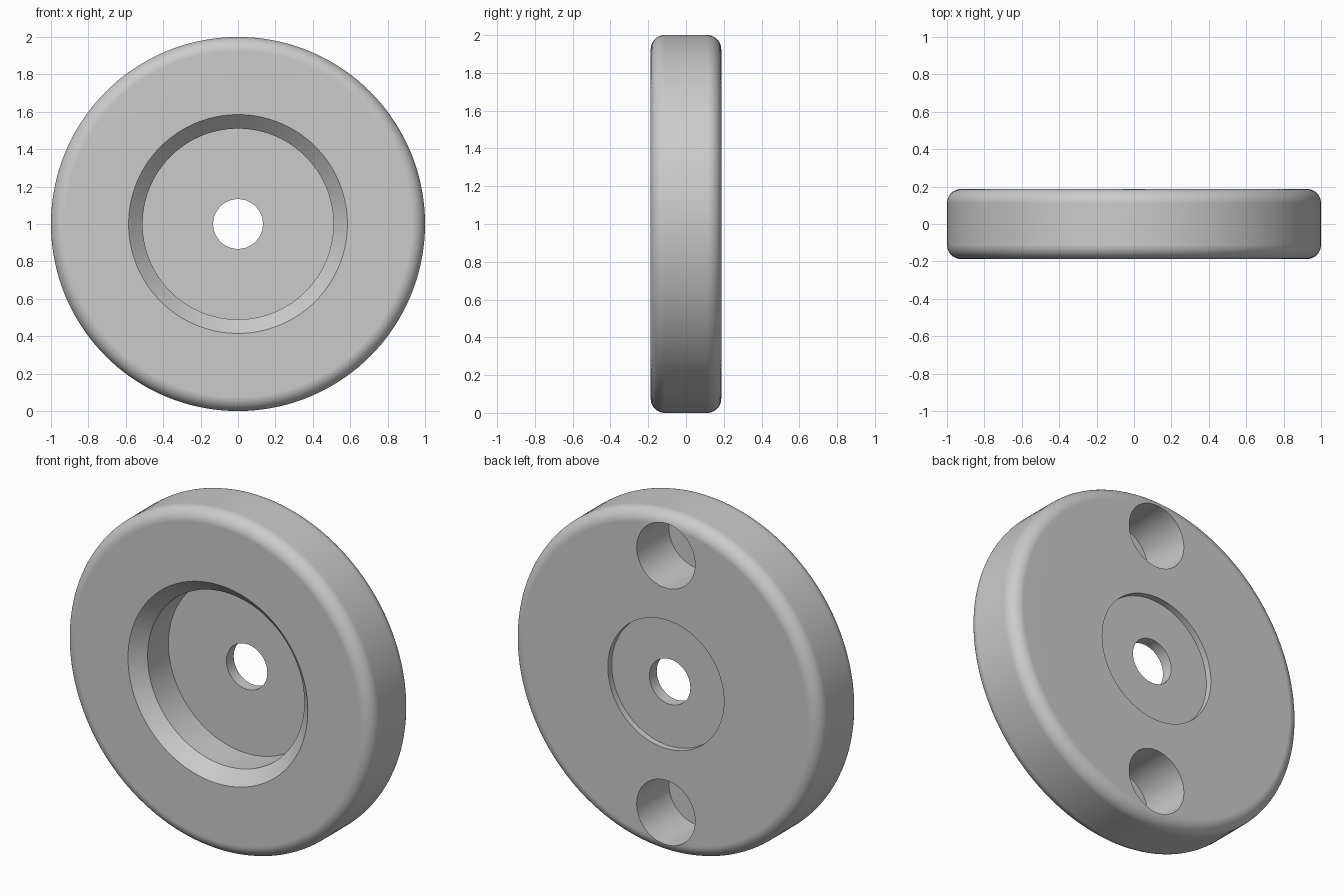
import bpy, bmesh, math
from mathutils import Matrix, Vector

default = bpy.data.objects.get("Cube")
if default:
    bpy.data.objects.remove(default, do_unlink=True)

HALF = 0.187      # half thickness
FILLET = 0.075    # rounded rim
CENTRE = Vector((0, 0, 1))

grey = bpy.data.materials.new("plain_grey")
grey.use_nodes = True
colour = (0.6, 0.6, 0.6, 1)
grey.diffuse_color = colour
grey.node_tree.nodes["Principled BSDF"].inputs["Base Color"].default_value = colour


def make_object(name, bm):
    bmesh.ops.recalc_face_normals(bm, faces=bm.faces)
    mesh = bpy.data.meshes.new(name)
    bm.to_mesh(mesh)
    bm.free()
    mesh.materials.append(grey)
    obj = bpy.data.objects.new(name, mesh)
    bpy.context.collection.objects.link(obj)
    return obj


def lathe(name, profile, steps=144):
    """Turn a closed (radius, y) profile about the y axis through CENTRE."""
    bm = bmesh.new()
    verts = [bm.verts.new(CENTRE + Vector((r, y, 0))) for r, y in profile]
    for i, v in enumerate(verts):
        bm.edges.new((v, verts[i - 1]))
    bmesh.ops.spin(bm, geom=bm.verts[:] + bm.edges[:], cent=CENTRE,
                   axis=(0, 1, 0), angle=math.tau, steps=steps)
    bmesh.ops.remove_doubles(bm, verts=bm.verts, dist=1e-4)
    return make_object(name, bm)


def rim_arc(y_centre, start):
    """Quarter circle rounding the rim."""
    r_centre = 1 - FILLET
    angles = [math.radians(start + 90 * i / 10) for i in range(11)]
    return [(r_centre + FILLET * math.cos(a), y_centre + FILLET * math.sin(a))
            for a in angles]


# Disc: chamfered front pocket, thin web with bore, shallow back recess
front_side = [(0.133, 0.082), (0.51, 0.082), (0.51, -HALF + 0.075), (0.585, -HALF)]
back_side = [(0.378, HALF), (0.378, 0.15), (0.133, 0.15)]
disc = lathe("disc_body", front_side + rim_arc(-HALF + FILLET, -90)
             + rim_arc(HALF - FILLET, 0) + back_side)

# Two blind holes in the back, one above and one below the bore
bpy.context.view_layer.objects.active = disc
disc.select_set(True)
for side in (-1, 1):
    bm = bmesh.new()
    place = Matrix.Translation(CENTRE + Vector((0, HALF, 0.755 * side)))
    bmesh.ops.create_cone(bm, cap_ends=True, segments=64, radius1=0.19, radius2=0.19,
                          depth=0.6, matrix=place @ Matrix.Rotation(math.pi / 2, 4, "X"))
    cutter = make_object("hole_cutter", bm)
    cutter.hide_render = True
    cut = disc.modifiers.new("blind_hole", "BOOLEAN")
    cut.operation = "DIFFERENCE"
    cut.solver = "EXACT"
    cut.object = cutter
    bpy.ops.object.modifier_apply(modifier=cut.name)
    bpy.data.objects.remove(cutter, do_unlink=True)

# Smooth turned surfaces, crisp machined edges
bpy.ops.object.shade_smooth_by_angle(angle=math.radians(30))
normals = disc.modifiers.new("flat_face_normals", "WEIGHTED_NORMAL")
normals.keep_sharp = True
